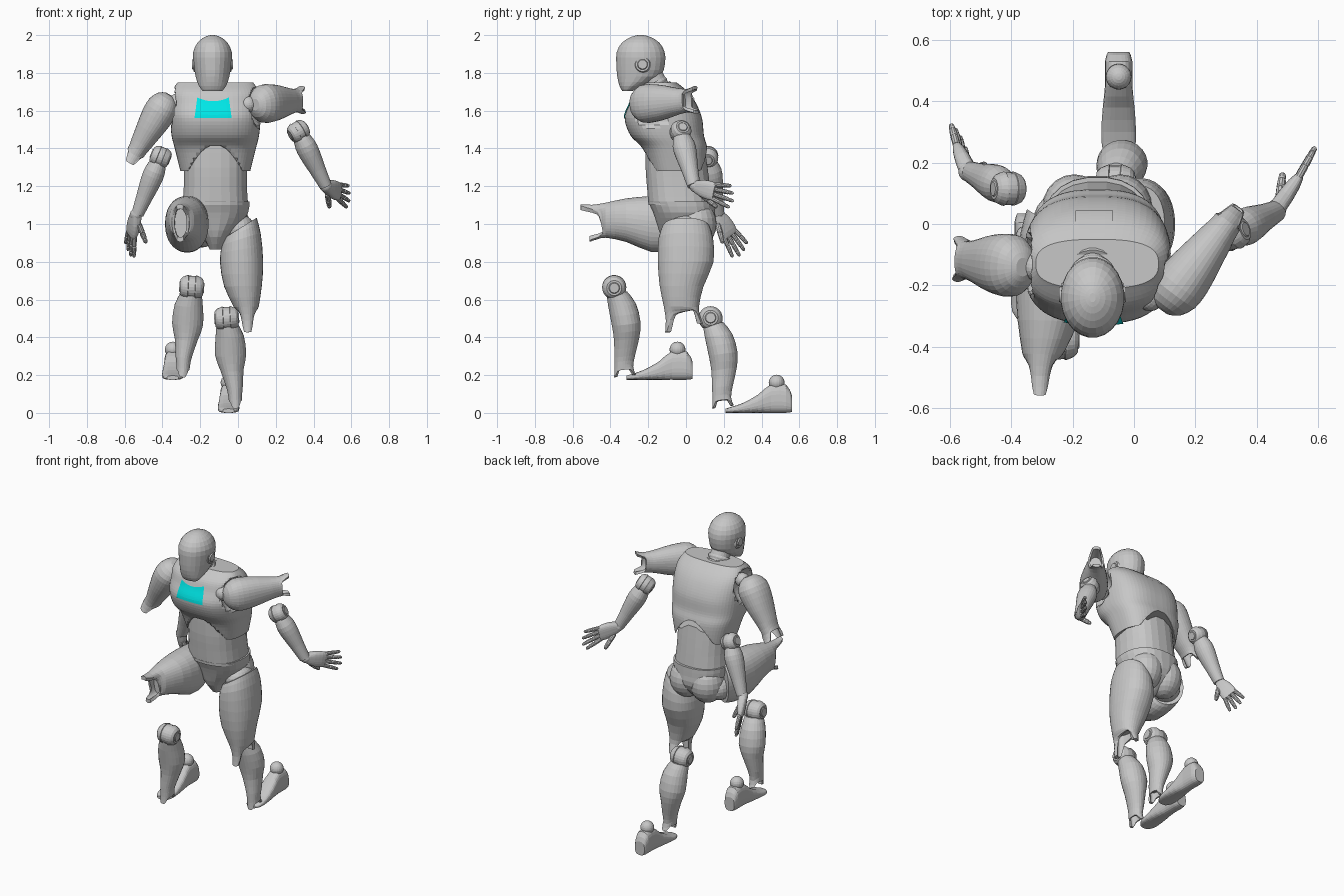
import bpy, bmesh, math
from mathutils import Matrix, Vector
from mathutils.bvhtree import BVHTree

if "Cube" in bpy.data.objects:
    bpy.data.objects.remove(bpy.data.objects["Cube"], do_unlink=True)


def material(name, colour):
    mat = bpy.data.materials.new(name)
    mat.use_nodes = True
    mat.diffuse_color = (*colour, 1)
    mat.node_tree.nodes["Principled BSDF"].inputs["Base Color"].default_value = (*colour, 1)
    return mat


GREY = material("body grey", (.57, .57, .57))
CYAN = material("chest cyan", (0, .9, .9))


def finish(name, bm, mat=GREY):
    bmesh.ops.recalc_face_normals(bm, faces=bm.faces)
    mesh = bpy.data.meshes.new(name)
    bm.to_mesh(mesh)
    bm.free()
    mesh.materials.append(mat)
    obj = bpy.data.objects.new(name, mesh)
    bpy.context.collection.objects.link(obj)
    return obj


def pose(origin, down=(0, 0, -1), front=(0, -1, 0), mirror=False):
    """Frame whose -z runs along a limb and whose -y is the limb's front."""
    z = -Vector(down).normalized()
    x = (-Vector(front)).cross(z).normalized()
    y = z.cross(x)
    frame = Matrix((x, y, z)).transposed().to_4x4()
    frame.translation = Vector(origin)
    return frame @ Matrix.Diagonal((-1 if mirror else 1, 1, 1, 1))


def smooth_rows(rows, steps):
    """Catmull-Rom interpolation between cross-section rows."""
    rows = [Vector(r) for r in rows]
    out = []
    for i in range(len(rows) - 1):
        a, b, c = rows[max(i - 1, 0)], rows[i], rows[i + 1]
        d = rows[min(i + 2, len(rows) - 1)]
        for k in range(steps):
            t = k / steps
            out.append(b + (c - a) * (t / 2) + (a * 2 - b * 5 + c * 4 - d) * (t * t / 2)
                       + (b * 3 - a - c * 3 + d) * (t ** 3 / 2))
    return out + [rows[-1]]


def loft(name, rows, frame, sides=24, steps=2, power=2, tilt=0, arch=0, slant=0, shape=None):
    """Skin over rows of (z, centre x, centre y, half width, half depth)."""
    bm = bmesh.new()
    rows = smooth_rows(rows, steps)
    rings = []
    for j, (z, cx, cy, rx, ry) in enumerate(rows):
        top = max(0, 1 - j / (2 * steps))
        end = max(0, 1 - (len(rows) - 1 - j) / (2 * steps))
        ring = []
        for i in range(sides):
            c, s = (f(math.tau * (i + .5) / sides) for f in (math.cos, math.sin))
            px = rx * math.copysign(abs(c) ** (2 / power), c)
            py = ry * math.copysign(abs(s) ** (2 / power), s)
            notch = min(1, max(0, (abs(c) - .4) / .5))
            rise = top * tilt * px + end * (arch * notch * notch * (3 - 2 * notch) + slant * py)
            p = Vector((cx + px, cy + py, z + rise))
            ring.append(shape(p) if shape else p)
        rings.append(ring)
    if arch:  # hollow socket at the end of a limb
        z, cx, cy = rows[-1][:3]
        inner = [Vector((cx + (p.x - cx) * .75, cy + (p.y - cy) * .75, p.z)) for p in rings[-1]]
        rings += [inner, [Vector((p.x, p.y, z + arch + .04)) for p in inner]]
    verts = [[bm.verts.new(frame @ p) for p in ring] for ring in rings]
    for a, b in zip(verts, verts[1:]):
        for i in range(sides):
            k = (i + 1) % sides
            bm.faces.new((a[i], a[k], b[k], b[i]))
    bm.faces.new(verts[0])
    bm.faces.new(verts[-1])
    return finish(name, bm)


def ball(name, frame, centre, size):
    bm = bmesh.new()
    bmesh.ops.create_uvsphere(bm, u_segments=20, v_segments=12, radius=1)
    bm.transform(frame @ Matrix.Translation(centre) @ Matrix.Diagonal((*size, 1)))
    return finish(name, bm)


def joint(name, frame, radius, width):
    """Grooved rounded hinge turning about the limb's x axis."""
    half = [(1, .4), (.93, .46), (.93, .62), (.75, .83), (.4, .98), (.3, 1), (.27, .94), (.1, .95)]
    profile = half + [(-a, r) for a, r in reversed(half)]
    rows = [(a * width, 0, 0, r * radius, r * radius) for a, r in profile]
    return loft(name, rows, frame @ Matrix.Rotation(math.pi / 2, 4, 'Y'), steps=1)


def plate(name, body, direction, outline, mat):
    """Thin panel projected on the body; outline gives x and z from u, v in 0..1."""
    tree = BVHTree.FromPolygons([v.co for v in body.data.vertices],
                                [p.vertices for p in body.data.polygons])
    bm = bmesh.new()
    n, grid = 10, []
    for i in range(n + 1):
        for j in range(n + 1):
            x, z = outline(i / n, j / n)
            hit = tree.ray_cast(Vector((x, -direction, z)), Vector((0, direction, 0)))[0]
            grid.append(bm.verts.new(hit - Vector((0, direction * .005, 0))))
    for i in range(n):
        for j in range(n):
            a = i * (n + 1) + j
            bm.faces.new([grid[k] for k in (a, a + 1, a + n + 2, a + n + 1)])
    bmesh.ops.solidify(bm, geom=bm.faces[:], thickness=.004)
    return finish(name, bm, mat)


# Head, ears and neck
head = pose((-.135, -.24, 0))
loft("head", [(1.705, 0, -.07, .052, .028), (1.73, 0, -.05, .072, .062), (1.78, 0, -.01, .09, .115),
              (1.85, 0, 0, .101, .13), (1.91, 0, 0, .103, .128), (1.96, 0, 0, .08, .1),
              (1.99, 0, 0, .042, .052), (2, 0, 0, .01, .015)], head)
joint("ear_discs", head @ Matrix.Translation((0, .01, 1.845)), .06, .109)
neck = pose((-.135, -.12, 1.66), (0, .5, -1))
loft("neck", [(0, 0, 0, .075, .08), (.05, 0, 0, .062, .065), (.15, 0, 0, .06, .06)], neck)
for k in range(3):
    r = .098 - k * .013
    loft("neck_ring", [(0, 0, 0, r, r), (.012, 0, 0, r + .004, r + .004), (.024, 0, 0, r, r)],
         neck @ Matrix.Translation((0, -.01, .015 + k * .032)))


# Torso: rib cage arched over the waist, with a hollow for each shoulder
def rib_cage(p):
    for side, y in ((1, -.2), (-1, -.13)):
        depth = .12 ** 2 - (p.y - y) ** 2 - (p.z - 1.625) ** 2
        if depth > 0 and p.x * side > 0:
            p.x = side * min(p.x * side, .28 - math.sqrt(depth))
    p.z = max(p.z, 1.42 - 7 * p.x * p.x)
    return p


body = pose((-.12, 0, 0))
chest = loft("chest", [(1.28, 0, -.04, .185, .15), (1.4, 0, -.06, .215, .172), (1.47, 0, -.1, .232, .195),
                       (1.56, 0, -.12, .24, .205), (1.64, 0, -.122, .24, .175), (1.7, 0, -.13, .232, .14),
                       (1.75, 0, -.13, .2, .08)], body, sides=56, steps=5, power=2.7, shape=rib_cage)
plate("chest_panel", chest, 1,
      lambda u, v: (-.132 + (u - .5) * (.197 - .03 * v), 1.56 + v * (.09 + .08 * (u - .5) ** 2)), CYAN)
plate("back_panel", chest, -1, lambda u, v: (-.13 + (u - .5) * .12, 1.66 + v * .045), GREY)
loft("abdomen", [(1.1, 0, -.03, .175, .17), (1.2, 0, -.04, .168, .168), (1.3, 0, -.05, .168, .165),
                 (1.44, 0, -.06, .165, .155)], body, power=2.4)
loft("pelvis", [(.865, 0, -.03, .03, .05), (.93, 0, -.01, .065, .12), (1, 0, 0, .135, .155),
                (1.06, 0, -.01, .175, .165), (1.12, 0, -.025, .183, .178)], body, power=2.3)
for side in (-1, 1):
    ball("buttock", body, (side * .075, .05, 1), (.105, .112, .125))
    ball("hip_ball", body, (side * .13, 0, .97), (.08, .1, .08))


# Limb parts, each modelled once and posed for either side
def thigh(side, frame):
    loft(side + "_thigh", [(-.02, 0, 0, .085, .125), (-.08, 0, 0, .104, .145), (-.2, 0, 0, .115, .148),
                           (-.33, .005, -.02, .1, .116), (-.44, .02, -.02, .066, .093),
                           (-.5, .025, -.01, .05, .092), (-.55, .025, -.005, .042, .1)],
         frame, sides=36, power=2.2, tilt=.6, arch=.085, slant=.25)


def shin(side, frame):
    joint(side + "_knee", frame, .064, .066)
    loft(side + "_shin", [(-.03, 0, .01, .055, .055), (-.1, .01, .03, .075, .074), (-.2, .01, .04, .083, .077),
                          (-.28, .012, .033, .062, .068), (-.37, .02, .012, .044, .056),
                          (-.43, .02, 0, .037, .05), (-.475, .02, 0, .035, .058)], frame, arch=.035)


def foot(side, ankle):
    ball(side + "_ankle", pose(ankle), (0, 0, 0), (.042, .042, .042))
    loft(side + "_foot", [(.08, 0, .11, .035, .045), (.05, 0, .085, .045, .075), (-.03, 0, .084, .045, .076),
                          (-.1, 0, .112, .052, .048), (-.18, 0, .134, .057, .026),
                          (-.24, 0, .144, .052, .016), (-.27, 0, .149, .03, .011)],
         pose(ankle, (0, -1, 0), (0, 0, 1)), power=2.8)


def upper_arm(side, frame):
    ball(side + "_shoulder_ball", frame, (-.055, 0, .075), (.045, .045, .045))
    loft(side + "_upper_arm", [(.085, 0, 0, .025, .03), (.065, 0, 0, .058, .068), (.015, 0, 0, .083, .1),
                               (-.05, 0, 0, .084, .1), (-.13, 0, 0, .072, .088), (-.21, 0, 0, .058, .07),
                               (-.28, 0, 0, .05, .062), (-.33, 0, 0, .048, .075)],
         frame, sides=32, power=2.2, arch=.055)


def forearm(side, frame):
    joint(side + "_elbow", frame, .056, .054)
    loft(side + "_forearm", [(-.02, 0, 0, .04, .04), (-.08, 0, 0, .055, .06), (-.14, 0, 0, .055, .058),
                             (-.23, 0, 0, .044, .045), (-.33, 0, 0, .033, .035)], frame)


def finger(name, frame, length, r):
    profile = [(0, 1), (.4, 1), (.44, .8), (.48, 1), (.72, .9), (.76, .72), (.8, .85), (.95, .7), (1, .3)]
    loft(name, [(-t * length, 0, 0, s * r, s * r) for t, s in profile], frame, sides=10, steps=1)


def hand(side, frame):
    ball(side + "_wrist", frame, (0, 0, 0), (.032, .032, .032))
    loft(side + "_palm", [(0, 0, 0, .028, .03), (-.05, 0, 0, .027, .046), (-.1, 0, 0, .022, .05),
                          (-.13, 0, 0, .014, .045)], frame, power=2.8)
    for k, length in enumerate((.115, .13, .12, .1)):
        y = (k - 1.5) * .025
        finger(side + "_finger", frame @ pose((0, y, -.12), (-.1, y * 5, -1)), length, .0125)
    finger(side + "_thumb", frame @ pose((-.01, -.035, -.04), (-.45, -.55, -1)), .11, .015)


# Left limbs: arm raised out and back, leg trailing
thigh("left", pose((.015, 0, 1), (.02, -.01, -1)))
shin("left", pose((-.06, .13, .5), (.06, .14, -1)))
foot("left", (-.05, .48, .16))
upper_arm("left", pose((.142, -.212, 1.637), (.6, .8, .06), (0, 0, -1)))
forearm("left", pose((.32, -.03, 1.49), (.14, .07, -.28), (.3, -1, 0)))
hand("left", pose((.465, .05, 1.2), (.14, .2, -.06), (0, 0, -1)))

# Right limbs: arm hanging, thigh lifted forward
thigh("right", pose((-.265, .015, 1), (-.03, -1, 0), (0, 0, 1), True))
shin("right", pose((-.245, -.38, .665), (-.06, .12, -1), mirror=True))
foot("right", (-.345, -.045, .335))
upper_arm("right", pose((-.405, -.135, 1.61), (-.47, .06, -.8), mirror=True))
forearm("right", pose((-.41, .115, 1.355), (-.125, .055, -.31), mirror=True))
hand("right", pose((-.54, .17, 1.05), (-.05, .13, -.22), (.45, -.9, 0), True))
